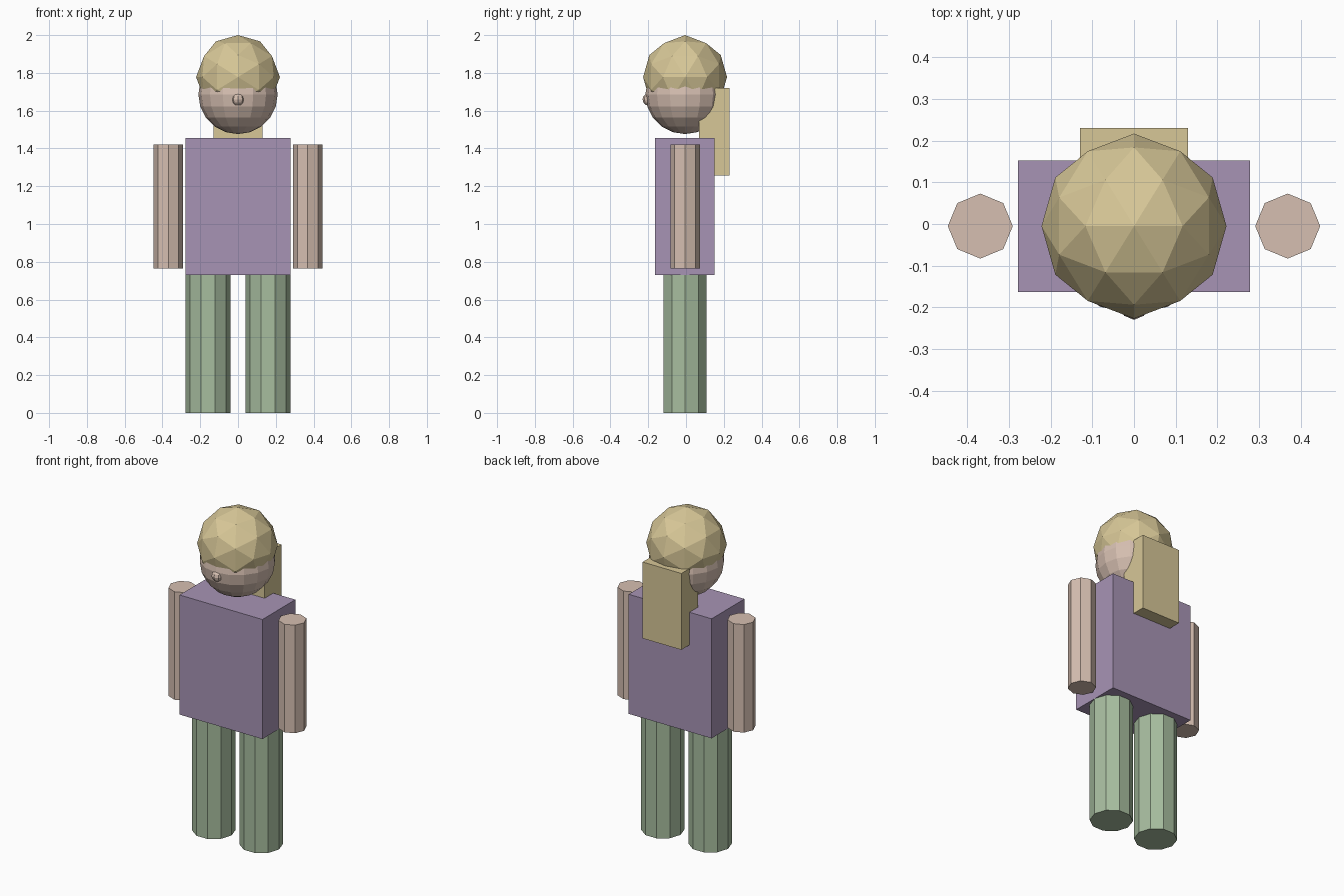
import bpy, bmesh, math
from mathutils import Vector, Matrix

if "Cube" in bpy.data.objects:
    bpy.data.objects.remove(bpy.data.objects["Cube"])

CY = -0.005  # shared depth centre of the body


def material(name, rgb):
    m = bpy.data.materials.new(name)
    lin = [((c / 255 + 0.055) / 1.055) ** 2.4 for c in rgb]
    m.diffuse_color = (*lin, 1)
    m.use_nodes = True
    m.node_tree.nodes["Principled BSDF"].inputs["Base Color"].default_value = m.diffuse_color
    return m


SKIN = material("skin", (214, 191, 177))
GREEN = material("trouser green", (167, 189, 159))
PURPLE = material("shirt purple", (167, 148, 181))
BLOND = material("hair blond", (215, 199, 151))


def finish(name, bm, mat):
    bmesh.ops.recalc_face_normals(bm, faces=bm.faces[:])
    me = bpy.data.meshes.new(name)
    bm.to_mesh(me)
    bm.free()
    me.materials.append(mat)
    ob = bpy.data.objects.new(name, me)
    bpy.context.collection.objects.link(ob)
    return ob


def box(name, lo, hi, mat):
    bm = bmesh.new()
    lo, hi = Vector(lo), Vector(hi)
    size = hi - lo
    bmesh.ops.create_cube(bm, size=1, matrix=Matrix.Translation((lo + hi) / 2) @ Matrix.Diagonal((*size, 1)))
    finish(name, bm, mat)


def prism(name, x, r, z0, z1, sides, mat):
    """Upright prism with a corner pointing along x."""
    bm = bmesh.new()
    ring = [bm.verts.new((x + r * math.cos(2 * math.pi * i / sides),
                          CY + r * math.sin(2 * math.pi * i / sides), z0)) for i in range(sides)]
    base = bm.faces.new(ring)
    top = bmesh.ops.extrude_face_region(bm, geom=[base], use_keep_orig=True)["geom"]
    for v in top:
        if isinstance(v, bmesh.types.BMVert):
            v.co.z = z1
    finish(name, bm, mat)


def ball(name, centre, r, segments, rings, mat):
    bm = bmesh.new()
    bmesh.ops.create_uvsphere(bm, u_segments=segments, v_segments=rings, radius=r,
                              matrix=Matrix.Translation(centre))
    finish(name, bm, mat)


def faceted_ball(name, centre, r, mat):
    """Once-subdivided icosahedron resting on an edge that runs along x."""
    bm = bmesh.new()
    t = (1 + math.sqrt(5)) / 2
    for a in (-1, 1):
        for b in (-t, t):
            for co in ((a, 0, b), (b, a, 0), (0, b, a)):
                bm.verts.new(co)
    bmesh.ops.convex_hull(bm, input=bm.verts[:])
    bmesh.ops.subdivide_edges(bm, edges=bm.edges[:], cuts=1, use_grid_fill=True)
    for v in bm.verts:
        v.co = Vector(centre) + v.co.normalized() * r
    finish(name, bm, mat)


# Limbs
for side, s in (("left", 1), ("right", -1)):
    prism(side + "_leg", s * 0.159, 0.119, 0, 0.73, 10, GREEN)
    prism(side + "_arm", s * 0.369, 0.078, 0.765, 1.42, 8, SKIN)

# Torso
box("torso", (-0.278, -0.163, 0.73), (0.278, 0.152, 1.455), PURPLE)

# Head and nose
ball("head", (0, CY, 1.686), 0.21, 16, 10, SKIN)
ball("nose", (0, -0.196, 1.66), 0.034, 8, 6, SKIN)

# Hair cap and the long hair at the back
faceted_ball("hair_cap", (0, CY, 1.778), 0.222, BLOND)
box("back_hair", (-0.13, 0.07, 1.257), (0.13, 0.23, 1.72), BLOND)
